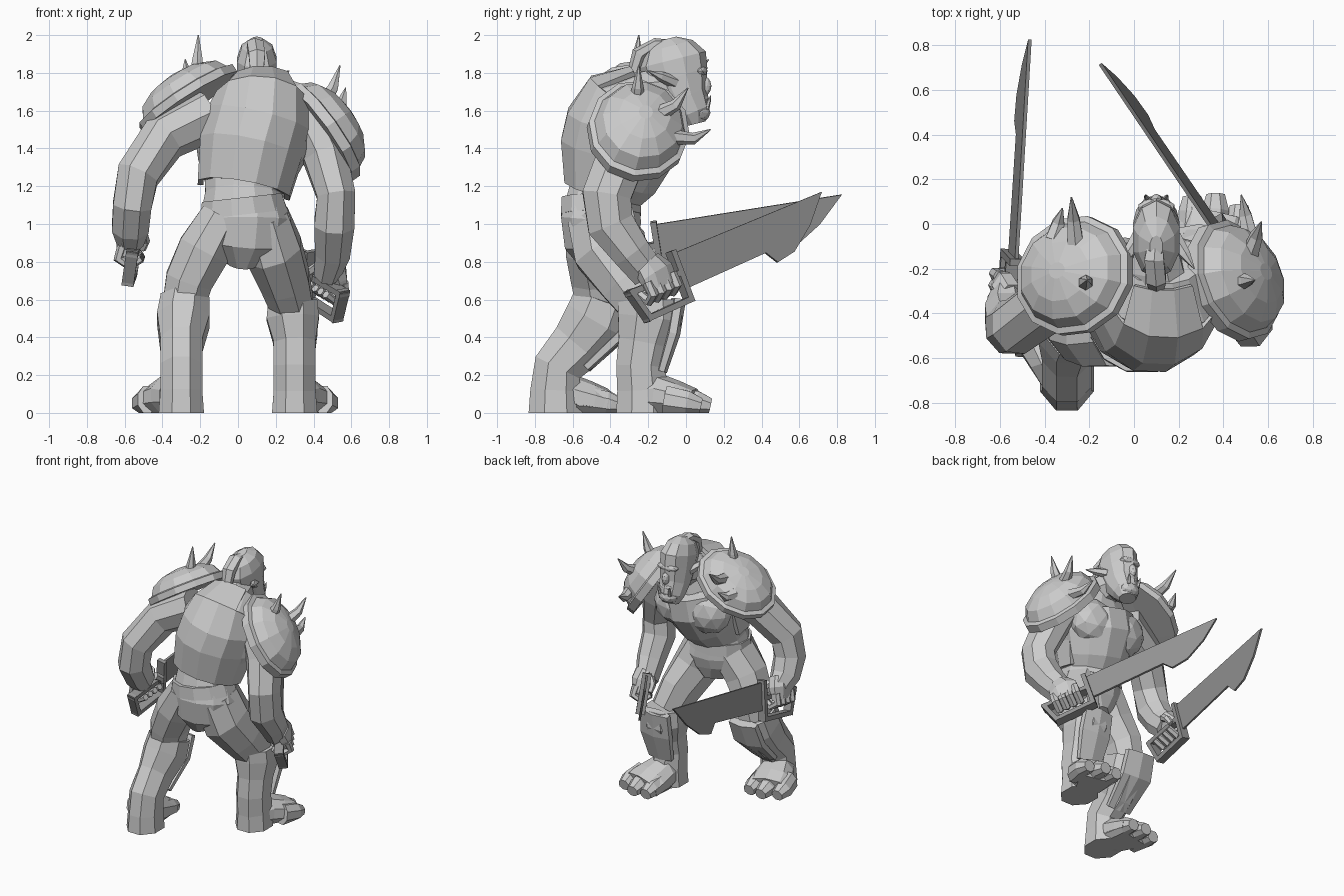
import bpy, bmesh, math
from mathutils import Vector, Matrix

start_cube = bpy.data.objects.get("Cube")
if start_cube:
    bpy.data.objects.remove(start_cube, do_unlink=True)


def make_material(name, value):
    mat = bpy.data.materials.new(name)
    mat.use_nodes = True
    colour = (value, value, value, 1)
    mat.diffuse_color = colour
    mat.node_tree.nodes["Principled BSDF"].inputs["Base Color"].default_value = colour
    return mat


skin = make_material("pale grey", 0.6)
metal = make_material("dark grey", 0.3)


def finish(name, bm, material, matrix=None):
    """Turn a bmesh into a flat shaded object."""
    bmesh.ops.recalc_face_normals(bm, faces=bm.faces)
    if matrix is not None:
        bm.transform(matrix)
    mesh = bpy.data.meshes.new(name)
    bm.to_mesh(mesh)
    bm.free()
    mesh.materials.append(material)
    obj = bpy.data.objects.new(name, mesh)
    bpy.context.scene.collection.objects.link(obj)
    return obj


def tube(name, stations, sides=8, material=skin, matrix=None, on_floor=False, back_only=False):
    """Loft rings along a path; each station is x, y, z, half width, half depth."""
    bm = bmesh.new()
    points = [Vector(s[:3]) for s in stations]
    last = len(points) - 1
    rings = []
    for i, station in enumerate(stations):
        tangent = (points[min(i + 1, last)] - points[max(i - 1, 0)]).normalized()
        axis = Vector((0, 1, 0)) if abs(tangent.x) > 0.9 else Vector((1, 0, 0))
        across = (axis - tangent * axis.dot(tangent)).normalized()
        deep = tangent.cross(across)
        ring = []
        for k in range(sides):
            angle = math.tau * (k + 0.5) / sides
            co = points[i] + across * math.cos(angle) * station[3] + deep * math.sin(angle) * station[4]
            if on_floor:
                co.z = max(co.z, 0)
            ring.append(bm.verts.new(co))
        rings.append(ring)
    for low, high in zip(rings, rings[1:]):
        for k in range(sides):
            n = (k + 1) % sides
            bm.faces.new((low[k], low[n], high[n], high[k]))
    if back_only:
        front = [f for f in bm.faces if f.calc_center_median().y > -0.36]
        bmesh.ops.delete(bm, geom=front, context="FACES")
    else:
        bm.faces.new(rings[0])
        bm.faces.new(rings[-1])
    return finish(name, bm, material, matrix)


def blob(name, centre, size):
    bm = bmesh.new()
    bmesh.ops.create_icosphere(bm, subdivisions=2, radius=1)
    return finish(name, bm, skin, Matrix.Translation(centre) @ Matrix.Diagonal((*size, 1)))


def horn(name, base, tip, radius, bend=(0, 0, 0.03)):
    base, tip = Vector(base), Vector(tip)
    middle = base.lerp(tip, 0.55) - Vector(bend)
    path = [(base, radius), (middle, radius * 0.75), (tip, radius * 0.08)]
    return tube(name, [(*p, r, r) for p, r in path], sides=6)


# Torso, belt and vest
tube("torso", [
    (.02, -.42, .8, .09, .14), (.03, -.45, .9, .23, .2),
    (.04, -.45, 1.02, .25, .22), (.03, -.43, 1.15, .21, .2),
    (.05, -.38, 1.25, .24, .24), (.08, -.34, 1.4, .29, .3),
    (.11, -.32, 1.54, .29, .28), (.13, -.3, 1.64, .26, .22),
    (.13, -.2, 1.72, .16, .11)], sides=12)
tube("belt", [(.03, -.45, 1.05, .24, .22), (.02, -.45, 1.14, .22, .215)], sides=12)
vest = tube("back_vest", [
    (.03, -.41, 1.18, .24, .23), (.07, -.36, 1.4, .27, .3),
    (.11, -.34, 1.55, .27, .285), (.13, -.32, 1.65, .24, .22),
    (.13, -.22, 1.73, .18, .12)], sides=12, back_only=True)
shell = vest.modifiers.new("thickness", "SOLIDIFY")
shell.thickness = 0.03
shell.offset = 0
for name, s in (("right", -1), ("left", 1)):
    blob(name + "_chest", (.08 + s * .12, -.2, 1.41), (.19, .14, .17))

# Head and neck
tube("neck", [(.12, -.34, 1.64, .17, .13), (.1, -.2, 1.7, .13, .12), (.1, -.06, 1.72, .09, .11)])
tube("head", [
    (.1, .05, 1.53, .065, .055), (.1, .035, 1.59, .095, .1),
    (.1, -.01, 1.67, .105, .13), (.1, -.05, 1.78, .11, .17),
    (.1, -.07, 1.87, .11, .18), (.1, -.09, 1.94, .085, .13),
    (.1, -.1, 1.98, .03, .05)], sides=10)
blob("brow", (.1, .075, 1.81), (.085, .04, .03))
blob("nose", (.1, .1, 1.73), (.028, .035, .05))
blob("upper_lip", (.1, .085, 1.665), (.06, .035, .025))
blob("jaw", (.1, .065, 1.59), (.08, .065, .055))
tube("hair_crest", [
    (.1, -.28, 1.8, .04, .03), (.1, -.25, 1.9, .05, .04),
    (.09, -.16, 1.955, .05, .03), (.1, -.03, 1.95, .03, .02)], sides=6)
for name, s in (("right", -1), ("left", 1)):
    horn(name + "_tusk", (.1 + s * .04, .11, 1.61), (.1 + s * .05, .13, 1.68), .014, (0, 0, 0))
    horn(name + "_ear", (.1 + s * .08, -.06, 1.75), (.1 + s * .17, -.2, 1.81), .035, (0, 0, 0))


# Shoulder armour: a lipped dome pushed along its normal
def pauldron(name, centre, normal, length, height):
    centre, normal = Vector(centre), Vector(normal).normalized()
    profile = [(-.2, .9), (-.25, 1.08), (.08, 1.08), (.14, .97), (.55, .85), (.85, .55), (1, .15)]
    tube(name, [(*(centre + normal * height * h), length * r, .25 * r) for h, r in profile], sides=12)


pauldron("left_pauldron", (.455, -.25, 1.5), (.8, .22, .55), .29, .17)
pauldron("right_pauldron", (-.27, -.23, 1.67), (-.54, .16, .83), .28, .14)
spikes = {
    "left_rear_spike": ((.46, -.26, 1.65), (.54, -.25, 1.84)),
    "left_middle_spike": ((.52, -.13, 1.59), (.57, .01, 1.72)),
    "left_front_spike": ((.52, -.07, 1.46), (.48, .13, 1.5)),
    "right_rear_spike": ((-.22, -.27, 1.78), (-.21, -.25, 2)),
    "right_middle_spike": ((-.26, -.1, 1.75), (-.28, .12, 1.87)),
    "right_front_spike": ((-.36, -.07, 1.67), (-.32, .07, 1.72)),
}
for name, (base, tip) in spikes.items():
    horn(name, base, tip, .042)

# Arms
tube("left_arm", [
    (.36, -.28, 1.58, .13, .14), (.46, -.34, 1.36, .125, .14),
    (.52, -.42, 1.15, .11, .14), (.51, -.4, 1, .115, .135),
    (.5, -.29, .85, .1, .11), (.47, -.2, .74, .075, .1)])
tube("right_arm", [
    (-.15, -.3, 1.58, .14, .15), (-.39, -.36, 1.46, .13, .14),
    (-.53, -.46, 1.26, .12, .13), (-.56, -.46, 1.1, .11, .13),
    (-.57, -.39, .98, .105, .11), (-.57, -.32, .91, .075, .1)])


# Swords with a closed hand guard, gripped by a fist
def slab(name, outline, half, matrix):
    bm = bmesh.new()
    face = bm.faces.new([bm.verts.new((l, -half, h)) for l, h in outline])
    made = bmesh.ops.extrude_face_region(bm, geom=[face])["geom"]
    moved = [v for v in made if isinstance(v, bmesh.types.BMVert)]
    bmesh.ops.translate(bm, verts=moved, vec=(0, half * 2, 0))
    return finish(name, bm, metal, matrix)


def bar(name, a, b, half, matrix):
    a, b = Vector(a), Vector(b)
    along = (b - a).normalized() * half
    side = Vector((-along.y, along.x))
    a, b = a - along, b + along
    slab(name, [a - side, b - side, b + side, a + side], .032, matrix)


def sword_and_fist(name, origin, heading, pitch, lean, out):
    turn = Matrix.Rotation(heading, 4, "Z") @ Matrix.Rotation(lean, 4, "X")
    place = Matrix.Translation(origin) @ turn @ Matrix.Rotation(-pitch, 4, "Y")
    slab(name + "_blade", [(0, -.07), (.55, -.05), (.6, -.12), (.72, -.1),
                           (.87, 0), (1.01, .14), (0, .13)], .008, place)
    frame = [(0, .13), (0, -.13), (-.28, -.14), (-.33, .02), (0, .02)]
    for part, a, b in zip(("cross_guard", "knuckle_bow", "pommel", "grip"), frame, frame[1:]):
        bar(name + "_" + part, a, b, .016, place)
    tube(name + "_palm", [
        (-.18, out * .02, .13, .09, .07), (-.16, out * .04, .07, .11, .065),
        (-.16, out * .05, -.01, .105, .04)], matrix=place)
    for i in range(4):
        l = -.24 + i * .053
        tube(f"{name}_finger_{i + 1}", [
            (l, out * .06, .04, .029, .028), (l, out * .07, -.03, .029, .028),
            (l, out * .01, -.06, .028, .025), (l, out * -.05, -.01, .024, .022)],
            sides=6, matrix=place)
    tube(name + "_thumb", [(-.12, out * -.03, .1, .03, .03), (-.07, out * -.05, .06, .025, .025),
                           (-.05, out * -.04, .01, .02, .02)], sides=6, matrix=place)


sword_and_fist("left", (.38, -.03, .72), math.radians(121), math.radians(18.6), math.radians(-9), -1)
sword_and_fist("right", (-.545, -.15, .87), math.radians(88), math.radians(8.6), math.radians(9), 1)

# Legs, boots and shin plates
tube("left_thigh", [
    (.13, -.45, 1.03, .15, .19), (.19, -.41, .86, .16, .2),
    (.25, -.29, .7, .14, .18), (.29, -.2, .56, .12, .15)])
tube("right_thigh", [
    (-.08, -.46, 1.03, .13, .19), (-.18, -.47, .86, .15, .18),
    (-.26, -.45, .7, .135, .17), (-.29, -.44, .56, .12, .15)])
tube("left_boot", [
    (.29, -.19, .6, .14, .18), (.29, -.19, .5, .15, .185),
    (.3, -.22, .37, .12, .15), (.3, -.24, .25, .12, .14),
    (.3, -.23, .12, .12, .145), (.3, -.23, 0, .13, .15)], on_floor=True)
tube("right_boot", [
    (-.28, -.43, .6, .14, .18), (-.29, -.47, .49, .15, .19),
    (-.3, -.57, .36, .12, .16), (-.3, -.68, .24, .12, .14),
    (-.3, -.69, .12, .12, .145), (-.3, -.69, 0, .13, .155)], on_floor=True)
tube("left_shin_plate", [(.29, -.04, .6, .13, .04), (.3, -.07, .42, .14, .04), (.3, -.13, .22, .11, .03)], sides=6)
tube("right_shin_plate", [(-.29, -.28, .58, .13, .04), (-.3, -.34, .42, .14, .04), (-.3, -.53, .24, .11, .03)], sides=6)


# Feet with broad toes, resting on the floor
def foot(name, s, x, heel):
    tube(name + "_foot", [
        (s * x, heel + .13, .09, .09, .1), (s * (x + .01), heel + .22, .09, .13, .12),
        (s * (x + .04), heel + .32, .07, .16, .1),
        (s * (x + .06), heel + .41, .05, .17, .08)], sides=10, on_floor=True)
    for i, reach in enumerate((.49, .5, .45)):
        toe = x - .05 + i * .105
        tube(f"{name}_toe_{i + 1}", [
            (s * (toe - .01), heel + .26, .07, .055, .08), (s * (toe + .01), heel + reach - .07, .05, .066, .07),
            (s * (toe + .01), heel + reach, .035, .045, .045)], on_floor=True)


foot("left", 1, .3, -.37)
foot("right", -1, .33, -.84)
